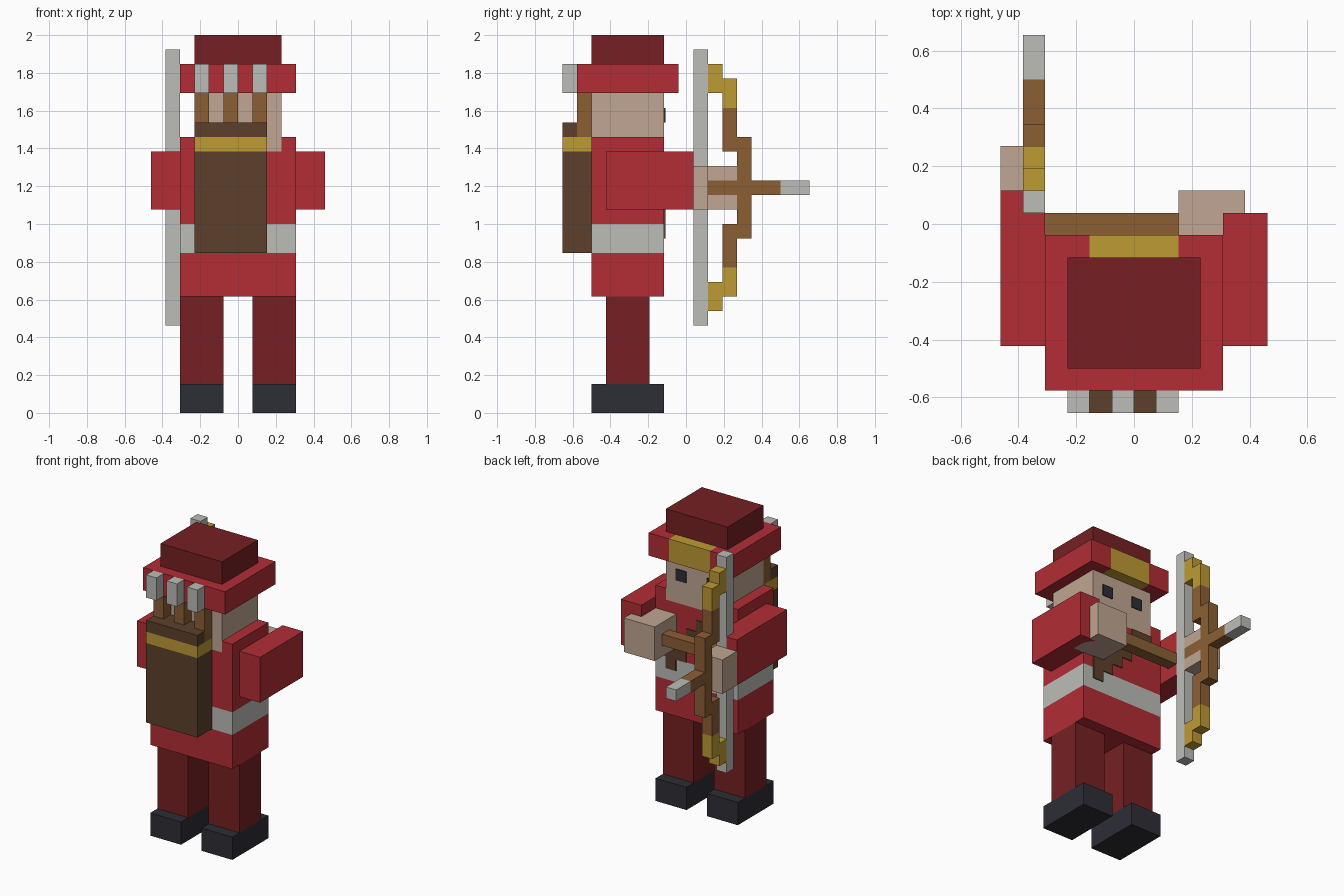
import bpy

U = 2 / 26  # one block

default_cube = bpy.data.objects.get("Cube")
if default_cube:
    bpy.data.objects.remove(default_cube, do_unlink=True)


def linear(c):
    c /= 255
    return c / 12.92 if c <= 0.04045 else ((c + 0.055) / 1.055) ** 2.4


def material(name, r, g, b):
    m = bpy.data.materials.new(name)
    m.use_nodes = True
    color = (linear(r), linear(g), linear(b), 1)
    m.diffuse_color = color
    m.node_tree.nodes["Principled BSDF"].inputs["Base Color"].default_value = color
    return m


red = material("red cloth", 178, 45, 53)
dark_red = material("dark red cloth", 118, 32, 35)
grey = material("light grey", 188, 188, 184)
brown = material("wood brown", 140, 95, 52)
dark_brown = material("dark leather", 92, 64, 43)
gold = material("gold", 190, 155, 52)
skin = material("skin", 192, 166, 147)
black = material("charcoal", 45, 46, 54)


def box(name, mat, x, y, z):
    """Box from (min, max) ranges in block units."""
    bpy.ops.mesh.primitive_cube_add(size=1)
    o = bpy.context.object
    o.name = name
    o.location = [(a + b) / 2 * U for a, b in (x, y, z)]
    o.scale = [(b - a) * U for a, b in (x, y, z)]
    bpy.ops.object.transform_apply(location=True, rotation=False, scale=True)
    o.data.materials.append(mat)
    return o


def pair(name, mat, x, y, z):
    """The same box on both sides of the body."""
    box("left_" + name, mat, x, y, z)
    box("right_" + name, mat, (-x[1], -x[0]), y, z)


BODY = (-6.5, -1.5)

# Legs and torso
pair("shoe", black, (1, 4), BODY, (0, 2))
pair("leg", dark_red, (1, 4), (-5.5, -2.5), (2, 8))
box("tunic_skirt", red, (-4, 4), BODY, (8, 11))
box("belt", grey, (-4, 4), BODY, (11, 13))
box("tunic_chest", red, (-4, 4), BODY, (13, 18))
pair("shoulder", red, (3, 4), BODY, (18, 19))

# Stepped quiver strap across the chest
for i in range(-3, 3):
    low = 14 - i
    box("chest_strap", dark_brown, (i, i + 1), (-1.5, -1.42), (low, min(low + 2, 18)))

# Head and hat
box("head", skin, (-3, 3), BODY, (18, 22))
pair("eye", black, (1, 2), (-1.5, -1.42), (20, 21))
box("hat_brim", red, (-4, 4), (-7.5, -1.5), (22, 24))
pair("hat_brim_front", red, (2, 4), (-1.5, -0.5), (22, 24))
box("hat_badge", gold, (-2, 2), (-1.5, -0.5), (22, 24))
box("hat_crown", dark_red, (-3, 3), BODY, (24, 26))

# Arms and hands
pair("arm", red, (4, 6), (-5.5, 0.5), (14, 18))
box("right_cuff", red, (-6, -5), (0.5, 1.5), (14, 18))
box("left_hand", skin, (2, 5), (-1.5, 1.5), (14, 17))
box("right_hand", skin, (-6, -5), (1.5, 3.5), (14, 17))
for z in (14, 16):
    box("right_fingers", skin, (-5, -4), (1.5, 3.5), (z, z + 1))

# Quiver with three arrows
box("quiver", dark_brown, (-3, 2), (-8.5, -6.5), (11, 18))
box("quiver_band", gold, (-3, 2), (-8.5, -6.5), (18, 19))
box("quiver_rim", dark_brown, (-3, 2), (-8.5, -7.5), (19, 20))
for x in (-3, -1, 1):
    box("quiver_arrow_shaft", brown, (x, x + 1), (-7.5, -6.5), (19, 22))
    box("quiver_arrow_fletching", grey, (x, x + 1), (-8.5, -7.5), (22, 24))
for x in (-2, 0):
    box("quiver_filling", dark_brown, (x, x + 1), (-7.5, -6.5), (19, 20))

# Bow, with limbs mirrored about the arrow height
BOW = (-5, -4)
MID = 15.5
box("bow_string", grey, BOW, (0.5, 1.5), (6, 25))
box("bow_grip", brown, BOW, (3.5, 4.5), (12, 19))
for name, mat, y, low, high in (("bow_limb", brown, 2.5, 2.5, 5.5),
                                ("bow_limb_end", gold, 2.5, 5.5, 7.5),
                                ("bow_tip", gold, 1.5, 6.5, 8.5)):
    box("upper_" + name, mat, BOW, (y, y + 1), (MID + low, MID + high))
    box("lower_" + name, mat, BOW, (y, y + 1), (MID - high, MID - low))

# Arrow on the bow and the drawn shaft to the left hand
box("arrow_shaft", brown, BOW, (1.5, 6.5), (15, 16))
box("arrow_head", grey, BOW, (6.5, 8.5), (15, 16))
box("drawn_shaft", brown, (-4, 2), (-0.5, 0.5), (15, 16))
